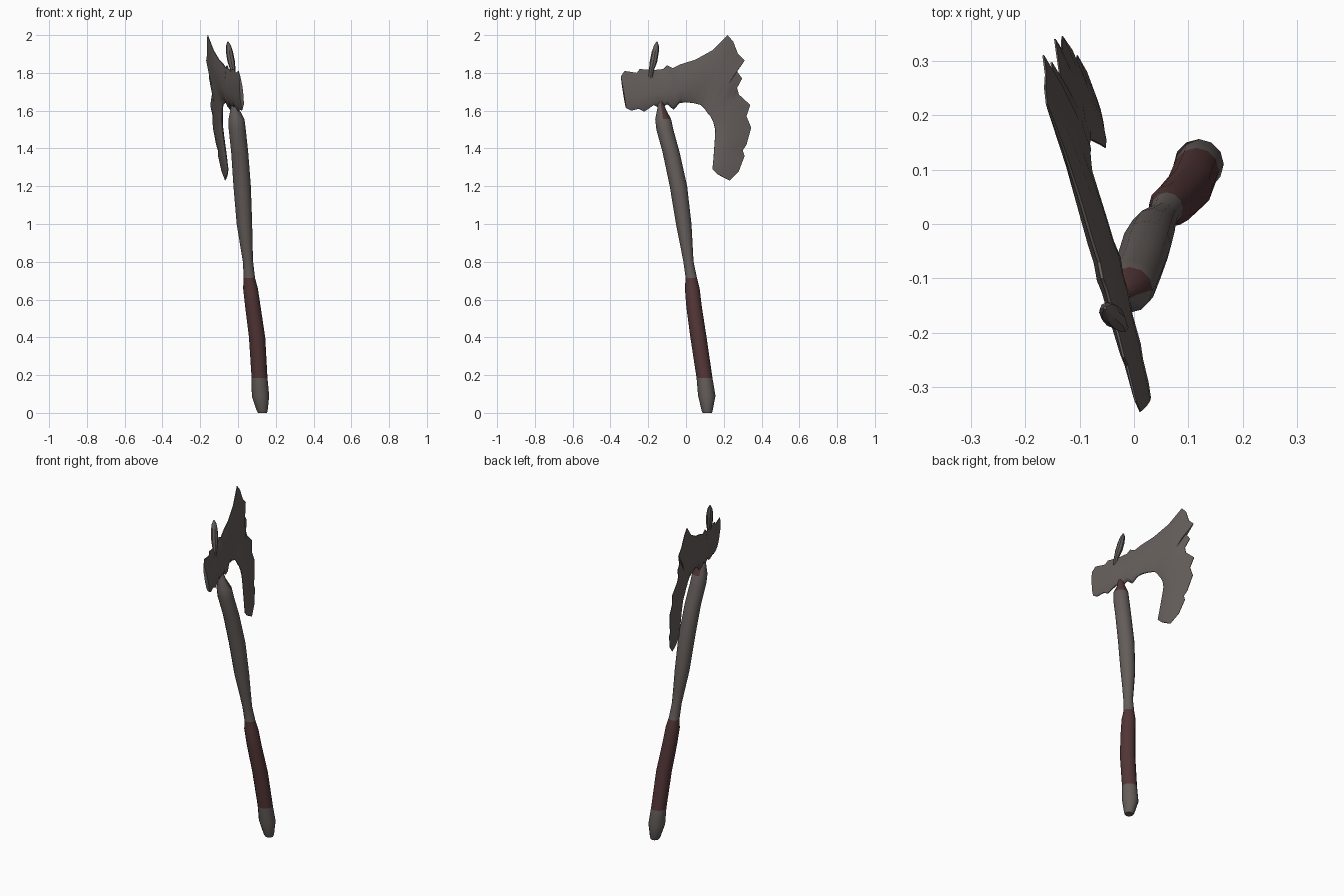
import bpy, bmesh, math
from mathutils import Vector


def material(name, rgb):
    m = bpy.data.materials.new(name)
    m.diffuse_color = (*rgb, 1)
    return m


stone = material("weathered grey", (0.128, 0.110, 0.103))
leather = material("dark red leather", (0.085, 0.036, 0.037))


def finish(name, rings, closed_tip=False, angle=40):
    """Skin a list of equally sized vertex rings and cap both ends."""
    bm = bmesh.new()
    loops = [[bm.verts.new(p) for p in r] for r in rings]
    for a, b in zip(loops, loops[1:]):
        n = len(a)
        for i in range(n):
            bm.faces.new((a[i], a[(i + 1) % n], b[(i + 1) % n], b[i]))
    bm.faces.new(loops[0][::-1])
    bm.faces.new(loops[-1])
    bmesh.ops.recalc_face_normals(bm, faces=bm.faces[:])
    me = bpy.data.meshes.new(name)
    bm.to_mesh(me)
    bm.free()
    me.materials.append(stone)
    me.materials.append(leather)
    ob = bpy.data.objects.new(name, me)
    bpy.context.collection.objects.link(ob)
    bpy.ops.object.select_all(action='DESELECT')
    ob.select_set(True)
    bpy.context.view_layer.objects.active = ob
    bpy.ops.object.shade_smooth_by_angle(angle=math.radians(angle))
    return ob


def tube(path, n):
    return [[(x + r * math.cos(2 * math.pi * i / n),
              y + r * math.sin(2 * math.pi * i / n), z) for i in range(n)]
            for x, y, z, r in path]


# Bent haft: x, y, z, radius
haft = finish("haft", tube([
    (.130, .113, 0, .024), (.128, .112, .012, .029), (.119, .110, .09, .046),
    (.114, .098, .185, .042), (.101, .066, .40, .043), (.079, .043, .56, .041),
    (.066, .033, .66, .039), (.060, .028, .715, .030), (.053, .013, .80, .027),
    (.044, .002, .89, .033), (.034, -.012, 1.0, .041), (.022, -.040, 1.2, .046),
    (.009, -.079, 1.38, .045), (-.004, -.112, 1.50, .045),
    (-.008, -.121, 1.555, .042), (-.017, -.130, 1.61, .022),
    (-.022, -.137, 1.66, .012)], 12))
# Leather grip, plus a stained patch behind the top of the haft
for f in haft.data.polygons:
    c, n = f.center, f.normal
    if .185 < c.z < .715 or (c.z > 1.55 and n.y > .2 and n.x > -.5):
        f.material_index = 1

# Axe head: outer edge y,z; inner edge y,z; half thickness
sections = [
    (-.345, 1.78, -.318, 1.615, .010), (-.325, 1.81, -.29, 1.60, .012),
    (-.26, 1.80, -.25, 1.61, .014), (-.245, 1.82, -.22, 1.595, .016),
    (-.17, 1.815, -.17, 1.63, .019), (-.12, 1.82, -.13, 1.61, .021),
    (-.10, 1.84, -.10, 1.635, .022), (-.07, 1.825, -.065, 1.605, .022),
    (-.03, 1.845, -.035, 1.64, .021), (.05, 1.87, 0, 1.645, .020),
    (.14, 1.92, .04, 1.64, .017), (.22, 2.0, .08, 1.63, .014),
    (.25, 1.965, .09, 1.62, .014), (.275, 1.90, .10, 1.61, .014),
    (.31, 1.865, .11, 1.595, .014), (.268, 1.81, .12, 1.58, .014),
    (.297, 1.77, .13, 1.57, .013), (.27, 1.72, .137, 1.555, .013),
    (.28, 1.685, .145, 1.54, .013), (.34, 1.63, .15, 1.52, .012),
    (.32, 1.57, .155, 1.50, .012), (.345, 1.51, .153, 1.45, .012),
    (.32, 1.42, .148, 1.38, .011), (.30, 1.39, .146, 1.35, .010),
    (.31, 1.36, .143, 1.32, .009), (.28, 1.28, .14, 1.29, .007),
    (.23, 1.23, .165, 1.265, .004)]
normal = Vector((1, .256, .123)).normalized()


def on_plane(y, z, t):
    # The head lies in one tilted plane
    return Vector((.142 - .256 * y - .123 * z, y, z)) + normal * t


rings = []
for ya, za, yb, zb, t in sections:
    def at(u, s):
        return on_plane(ya + (yb - ya) * u, za + (zb - za) * u, s * t)
    rings.append([at(0, .12), at(.3, .8), at(.65, 1), at(.9, .8), at(1, .15),
                  at(1, -.15), at(.9, -.8), at(.65, -1), at(.3, -.8), at(0, -.12)])
finish("axe_head", rings, angle=50)

# Small leaf-shaped spike on top
finish("top_spike", tube([
    (-.022, -.190, 1.77, .012), (-.026, -.184, 1.81, .013),
    (-.036, -.172, 1.86, .020), (-.045, -.163, 1.91, .019),
    (-.050, -.157, 1.945, .013), (-.053, -.154, 1.965, .003)], 8))
